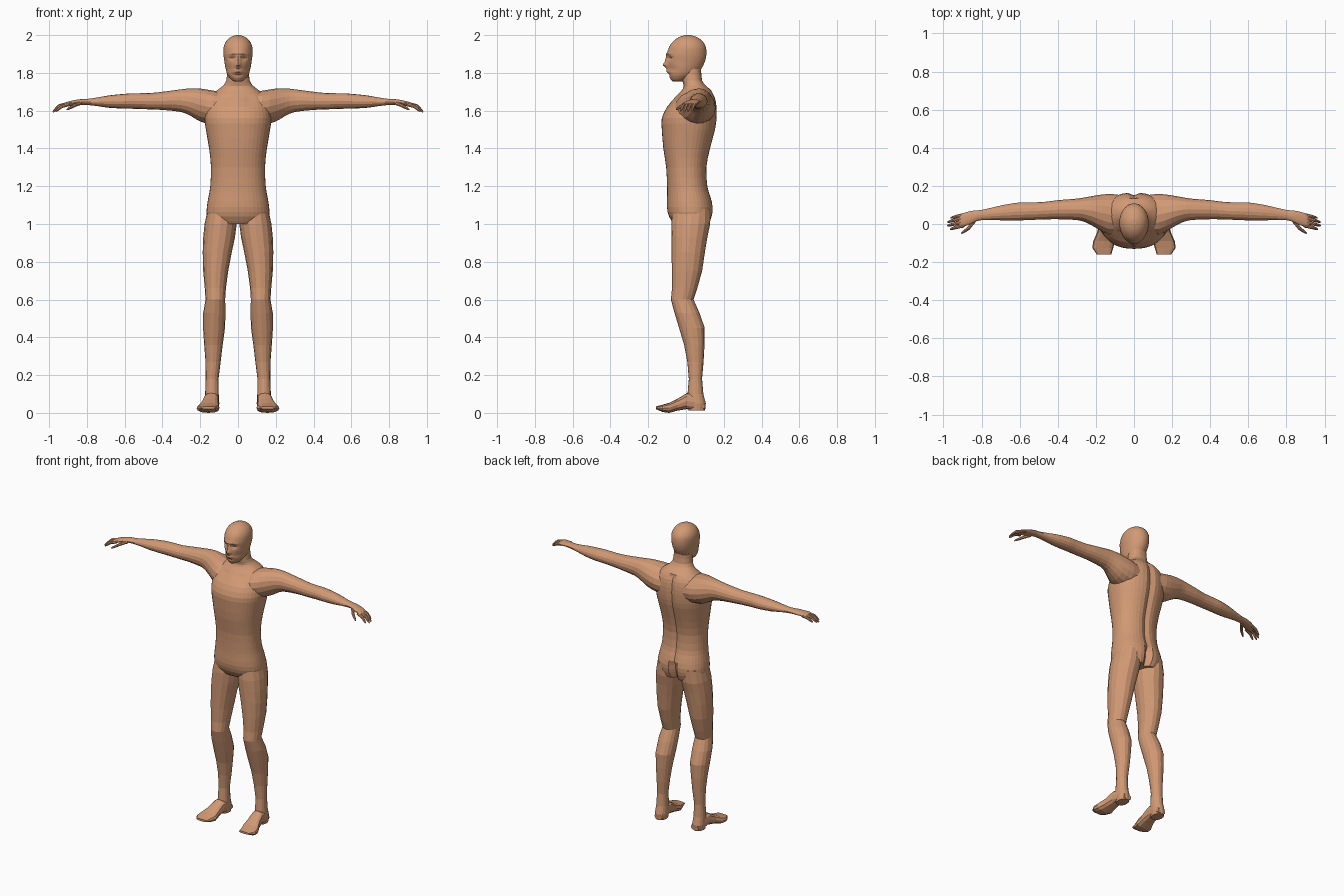
import bpy, bmesh, math
from mathutils import Vector

skin = bpy.data.materials.new("skin")
skin.diffuse_color = (0.64, 0.32, 0.175, 1)


def spline(rows, steps):
    """Catmull-Rom through rows of numbers."""
    out = []
    for i in range(len(rows) - 1):
        a, b = rows[max(i - 1, 0)], rows[i]
        c, d = rows[i + 1], rows[min(i + 2, len(rows) - 1)]
        for s in range(steps):
            t = s / steps
            out.append([0.5 * (2 * q + (r - p) * t + (2 * p - 5 * q + 4 * r - w) * t * t
                        + (3 * q - p - 3 * r + w) * t ** 3)
                        for p, q, r, w in zip(a, b, c, d)])
    return out + [list(rows[-1])]


def ring(center, u, v, ru, rv, n, power=2.0):
    """Superellipse cross-section around a centre."""
    pts = []
    for k in range(n):
        a = 2 * math.pi * k / n
        c, s = math.cos(a), math.sin(a)
        e = 2 / power
        pts.append(Vector(center) + Vector(u) * ru * math.copysign(abs(c) ** e, c)
                   + Vector(v) * rv * math.copysign(abs(s) ** e, s))
    return pts


def loft(name, rings, mirror=False, shape=None):
    bm = bmesh.new()
    loops = [[bm.verts.new(p) for p in r] for r in rings]
    n = len(loops[0])
    for a, b in zip(loops, loops[1:]):
        for k in range(n):
            bm.faces.new((a[k], a[(k + 1) % n], b[(k + 1) % n], b[k]))
    bm.faces.new(loops[0])
    bm.faces.new(loops[-1])
    if shape:
        for v in bm.verts:
            shape(v.co)
    bmesh.ops.recalc_face_normals(bm, faces=bm.faces)
    me = bpy.data.meshes.new(name)
    bm.to_mesh(me)
    bm.free()
    me.materials.append(skin)
    ob = bpy.data.objects.new(name, me)
    bpy.context.collection.objects.link(ob)
    if mirror:
        ob.modifiers.new("mirror", 'MIRROR')
    return ob


X, Y, Z = (1, 0, 0), (0, 1, 0), (0, 0, 1)


def bump(d, w):
    return math.exp(-(d / w) ** 2)


# torso and neck: z, y centre, half width, half depth
torso = [(1.0, .03, .13, .095), (1.04, .025, .163, .115), (1.09, .022, .165, .123),
         (1.15, .015, .155, .115), (1.2, .008, .147, .108), (1.3, .003, .143, .108),
         (1.4, .005, .153, .125), (1.5, .014, .17, .142), (1.56, .018, .177, .146),
         (1.62, .032, .17, .132), (1.67, .048, .15, .107), (1.705, .055, .115, .08),
         (1.73, .048, .082, .060), (1.76, .033, .062, .052), (1.82, .03, .056, .05)]


def torso_shape(co):
    if co.y > .04 and co.z < 1.7:          # spine groove and cleft
        depth = .035 if co.z < 1.1 else .014
        co.y -= depth * bump(co.x, .02)
    if co.y < 0 and co.z > 1.6:            # collar hollows
        co.y += .012 * bump(abs(co.x) - .06, .035) * bump(co.z - 1.66, .02)


loft("torso", [ring((0, y, z), X, Y, rx, ry, 40, 2.25)
               for z, y, rx, ry in spline(torso, 2)], shape=torso_shape)

# head
head = [(1.755, -.045, .02, .026), (1.765, -.037, .036, .043), (1.79, -.02, .055, .074),
        (1.82, -.01, .065, .09), (1.86, 0, .072, .1), (1.9, .004, .077, .104),
        (1.94, .008, .075, .096), (1.97, .01, .061, .075), (1.99, .01, .038, .046),
        (2.0, .01, .012, .014)]


def head_shape(co):
    if co.y < -.02:
        x, z = abs(co.x), co.z
        nose = bump(z - 1.842, .014) + .45 * bump(z - 1.868, .018)
        co.y -= .022 * nose * bump(x, .013)                        # nose
        co.y += .014 * bump(x - .031, .015) * bump(z - 1.88, .011)  # eye sockets
        co.y -= .005 * bump(x, .05) * bump(z - 1.9, .01)           # brow
        co.y -= .006 * bump(x, .022) * bump(z - 1.808, .009)       # lips
        co.y += .007 * bump(x, .03) * bump(z - 1.79, .008)         # below lips
        co.y += .008 * bump(x - .045, .02) * bump(z - 1.82, .02)   # cheeks


loft("head", [ring((0, y, z), X, Y, rx, ry, 40)
              for z, y, rx, ry in spline(head, 4)], shape=head_shape)

# arms with palms: x, y centre, z centre, half depth, half height
arm = [(.06, .05, 1.61, .1, .085), (.13, .05, 1.615, .108, .091), (.2, .065, 1.63, .085, .087),
       (.25, .074, 1.645, .067, .073), (.3, .077, 1.653, .056, .06), (.4, .075, 1.652, .05, .048),
       (.47, .07, 1.65, .046, .043), (.55, .067, 1.651, .046, .041), (.6, .066, 1.65, .047, .039),
       (.68, .06, 1.648, .041, .033), (.75, .053, 1.647, .032, .022), (.8, .047, 1.646, .027, .016),
       (.83, .042, 1.646, .029, .015), (.86, .033, 1.643, .034, .014),
       (.9, .02, 1.636, .036, .012), (.918, .014, 1.631, .033, .009)]
loft("arm", [ring((x, y, z), Y, Z, ry, rz, 16)
             for x, y, z, ry, rz in spline(arm, 2)], True)

# fingers and thumb: root, knuckle, tip
digits = {"little_finger": ((.895, .046, 1.634), (.93, .04, 1.624), (.962, .032, 1.602)),
          "ring_finger": ((.9, .028, 1.636), (.945, .02, 1.626), (.978, .01, 1.597)),
          "middle_finger": ((.9, .01, 1.636), (.945, 0, 1.625), (.979, -.009, 1.594)),
          "index_finger": ((.895, -.008, 1.634), (.935, -.018, 1.622), (.965, -.028, 1.597)),
          "thumb": ((.835, .022, 1.64), (.868, -.022, 1.627), (.905, -.05, 1.606))}
for name, path in digits.items():
    path = [Vector(p) for p in path]
    mid = [path[0], path[0].lerp(path[1], .6), path[1], path[1].lerp(path[2], .6), path[2]]
    d = path[2] - path[0]
    side = d.cross(Vector(Z)).normalized()
    up = side.cross(d).normalized()
    loft(name, [ring(p, side, up, r, r, 8)
                for p, r in zip(mid, (.011, .0095, .009, .0075, .004))], True)

# legs: z, x centre, y centre, half width, half depth
leg = [(1.08, .085, .03, .075, .1), (1.0, .092, .025, .085, .103), (.93, .1, .018, .084, .095),
       (.85, .11, .012, .077, .088), (.75, .118, .005, .066, .08), (.66, .12, -.007, .056, .067),
       (.6, .12, -.02, .052, .06), (.53, .125, .005, .059, .066), (.45, .127, .031, .058, .068),
       (.36, .13, .044, .049, .054), (.27, .132, .05, .04, .043), (.18, .137, .05, .034, .035),
       (.1, .138, .05, .036, .042), (.05, .138, .057, .039, .048), (.012, .138, .057, .034, .044)]
loft("leg", [ring((x, y, z), X, Y, rx, ry, 16, 2.1) for z, x, y, rx, ry in leg], True)

# feet: y, x centre, half width, sole height, top height
foot = [(.1, .135, .028, .015, .05), (.05, .138, .038, .012, .1), (.005, .142, .04, .02, .105),
        (-.045, .148, .046, .012, .075), (-.09, .156, .058, 0, .053), (-.125, .164, .055, .005, .043),
        (-.16, .157, .038, .02, .034)]
loft("foot", [ring((x, y, (lo + hi) / 2), X, Z, rx, (hi - lo) / 2, 12, 2.6)
              for y, x, rx, lo, hi in foot], True)
